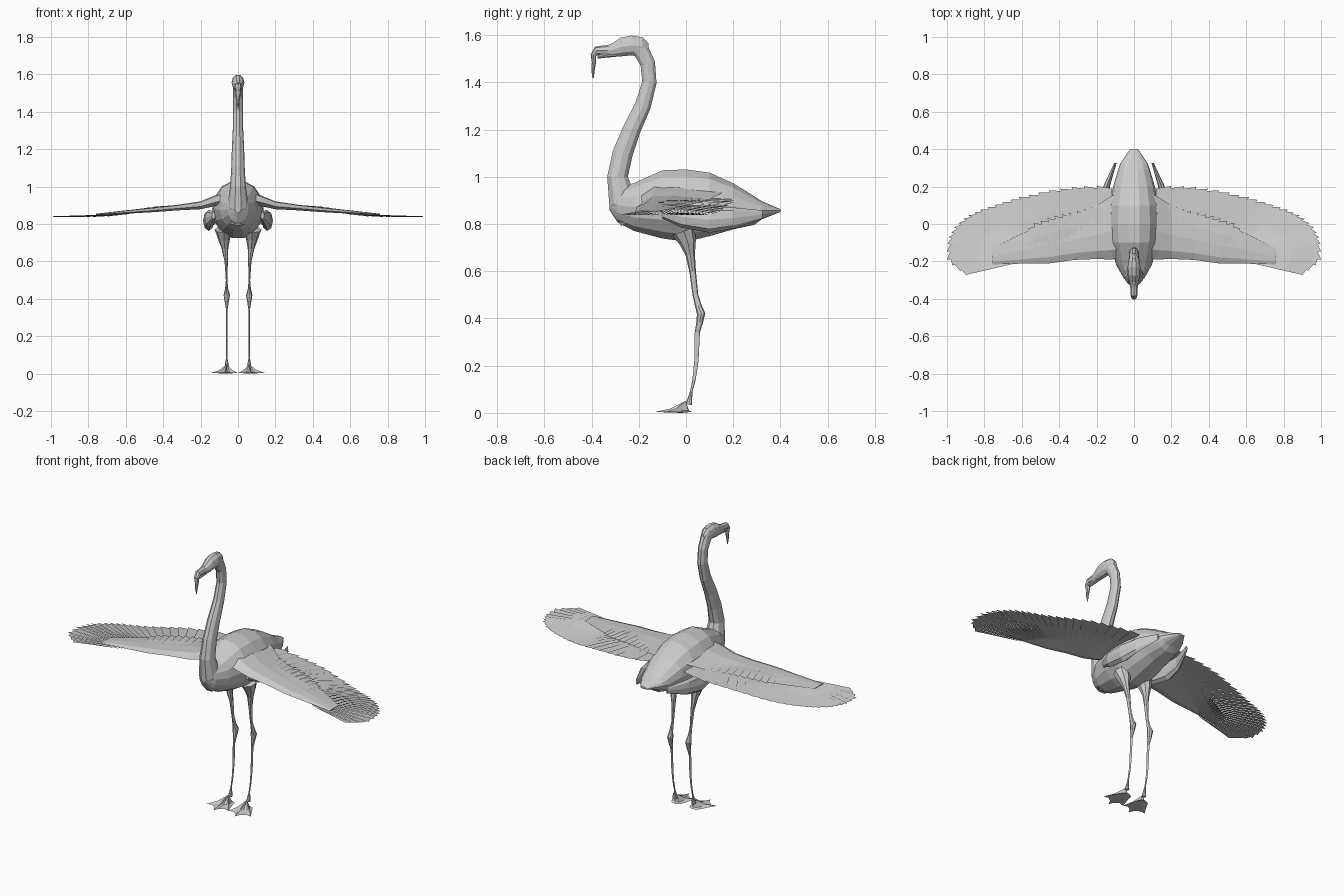
import bpy, bmesh, math
from mathutils import Vector


def make(name, verts, faces, mirror=False, closed=True):
    bm = bmesh.new()
    vs = [bm.verts.new(v) for v in verts]
    for f in faces:
        bm.faces.new([vs[i] for i in f])
    if closed:
        bmesh.ops.recalc_face_normals(bm, faces=bm.faces)
    me = bpy.data.meshes.new(name)
    bm.to_mesh(me)
    bm.free()
    ob = bpy.data.objects.new(name, me)
    bpy.context.collection.objects.link(ob)
    if mirror:
        ob.modifiers.new("mirror", 'MIRROR').use_mirror_merge = False
    return ob


def skin(name, rings, mirror=False):
    """Bridge equal-sized rings into a closed tube."""
    n = len(rings[0])
    verts = [v for r in rings for v in r]
    faces = [(k * n + i, k * n + (i + 1) % n, (k + 1) * n + (i + 1) % n, (k + 1) * n + i)
             for k in range(len(rings) - 1) for i in range(n)]
    faces += [tuple(range(n)), tuple(range(len(verts) - n, len(verts)))]
    return make(name, verts, faces, mirror)


def loft(name, secs, n=8, mirror=False, upright=False):
    """Elliptical sections (x, y, z, half width, half height) square to the path."""
    rings = []
    for k, (x, y, z, rx, rn) in enumerate(secs):
        a, b = secs[max(k - 1, 0)], secs[min(k + 1, len(secs) - 1)]
        t = Vector((0, 1, 0)) if upright else Vector((0, b[1] - a[1], b[2] - a[2])).normalized()
        nrm = Vector((0, -t.z, t.y))
        rings.append([Vector((x + rx * math.cos(q), y, z)) + nrm * rn * math.sin(q)
                      for q in (2 * math.pi * i / n for i in range(n))])
    return skin(name, rings, mirror)


def along(pts, t):
    """Point at fraction t of a polyline."""
    f = min(max(t, 0), 1) * (len(pts) - 1)
    i = min(int(f), len(pts) - 2)
    return Vector(pts[i]).lerp(Vector(pts[i + 1]), f - i)


# Body, from breast to tail
loft("body", [
    (0, -.325, .895, .018, .035), (0, -.29, .88, .055, .075), (0, -.22, .872, .095, .104),
    (0, -.1, .883, .13, .148), (0, 0, .878, .138, .157), (0, .1, .883, .132, .138),
    (0, .2, .875, .112, .1), (0, .29, .857, .085, .062), (0, .32, .858, .075, .04),
    (0, .4, .857, .022, .006)], 14, upright=True)

# Neck
loft("neck", [
    (0, -.22, .83, .06, .07), (0, -.27, .9, .056, .062), (0, -.29, 1.0, .042, .046),
    (0, -.268, 1.1, .036, .045), (0, -.23, 1.2, .033, .04), (0, -.183, 1.3, .028, .036),
    (0, -.155, 1.4, .026, .032), (0, -.162, 1.48, .026, .033), (0, -.19, 1.535, .028, .038),
    (0, -.23, 1.555, .03, .04)], 10)

# Head
loft("head", [
    (0, -.158, 1.54, .012, .025), (0, -.185, 1.552, .028, .041), (0, -.23, 1.556, .034, .044),
    (0, -.275, 1.55, .032, .042), (0, -.31, 1.538, .024, .03), (0, -.33, 1.535, .02, .024)],
    10, upright=True)

# Bill, bent down at the end
loft("upper_bill", [
    (0, -.29, 1.538, .022, .028), (0, -.34, 1.535, .02, .022), (0, -.378, 1.534, .018, .019),
    (0, -.392, 1.515, .016, .012), (0, -.39, 1.485, .012, .009), (0, -.394, 1.45, .007, .007),
    (0, -.393, 1.418, .002, .003)], 8)
loft("lower_bill", [
    (0, -.29, 1.523, .018, .014), (0, -.345, 1.515, .015, .011),
    (0, -.375, 1.507, .01, .007)], 8, upright=True)

# Legs: thigh, knee joint, thin shank
loft("leg", [
    (.075, -.01, .77, .05, .05), (.075, .008, .72, .032, .035), (.07, .018, .67, .018, .02),
    (.063, .028, .6, .009, .014), (.061, .04, .5, .004, .012), (.061, .052, .455, .008, .014),
    (.06, .064, .42, .017, .018), (.06, .058, .385, .011, .014), (.06, .048, .34, .004, .011),
    (.06, .044, .22, .003, .009), (.06, .034, .14, .003, .007), (.06, .022, .09, .003, .005),
    (.06, .012, .035, .012, .014)], 8, mirror=True)

# Webbed feet: ankle ridge with toes and scalloped web
rim = [(.03, .012), (.01, -.06), (0, -.095), (.03, -.085), (.058, -.105), (.07, -.132),
       (.085, -.1), (.115, -.08), (.145, -.085), (.115, -.035), (.088, .012), (.06, .026)]
fv = [(.06, -.002, .05)] + [(x, y, .004) for x, y in rim]
mid = [(.06 + (x - .06) * .5, y * .5, .018 if i in (2, 5, 8) else .01)
       for i, (x, y) in enumerate(rim)]
fv += mid + [(.06, -.02, 0)]
m = len(rim)
ff = []
for i in range(m):
    j = (i + 1) % m
    ff += [(0, 1 + m + i, 1 + m + j), (1 + m + i, 1 + i, 1 + j, 1 + m + j),
           (1 + 2 * m, 1 + j, 1 + i)]
make("foot", fv, ff, mirror=True)

# Loose feathers hanging along the flanks
loft("flank_feathers", [
    (.13, -.1, .845, .01, .02), (.15, -.02, .83, .028, .045), (.157, .1, .818, .03, .055),
    (.147, .2, .825, .018, .045), (.1, .325, .84, .006, .018)], 8, mirror=True, upright=True)

# Wing arm: tapering aerofoil (x, leading y, trailing y, z, thickness)
ribs = []
for x, y0, y1, z, th in [(.05, -.18, .17, .945, .07), (.12, -.19, .15, .925, .058),
                         (.2, -.187, .1, .9, .042), (.32, -.192, .05, .888, .03),
                         (.45, -.21, .01, .876, .025), (.6, -.212, -.05, .864, .018),
                         (.76, -.216, -.13, .852, .006)]:
    prof = [(0, -.15), (.15, .4), (.45, .5), (1, .1), (.5, -.2), (.15, -.5)]
    ribs.append([(x, y0 + (y1 - y0) * u, z + th * v) for u, v in prof])
skin("wing_arm", ribs, mirror=True)


def wing_z(x):
    return along([(0, 0, z) for z in (.93, .915, .905, .897, .892, .885, .874,
                                      .862, .853, .85, .85, .849, .849)], (x - .05) / .96).z - .01


def feather_row(name, roots, tips, count, lift, step):
    """Overlapping flat blades fanned between a root line and a tip line."""
    verts, faces = [], []
    for i in range(count):
        t0, t1 = i / count, (i + 1.15) / count
        r0, r1, e0, e1 = along(roots, t0), along(roots, t1), along(tips, t0), along(tips, t1)
        e0 = r0.lerp(e0, 1 - step)
        for s in (0, .6, 1):
            for a, b, d in ((r0, e0, -.002), (r1, e1, .002)):
                p = a.lerp(b, s)
                verts.append((p.x, p.y, wing_z(p.x) + lift + d + .004 * math.sin(s * math.pi)))
        k = 6 * i
        faces += [(k, k + 1, k + 3, k + 2), (k + 2, k + 3, k + 5, k + 4)]
    make(name, verts, faces, mirror=True, closed=False)


# Long flight feathers around the whole trailing edge and tip
feather_row("flight_feathers",
            [(.1, -.1), (.2, -.1), (.3, -.1), (.38, -.11), (.45, -.12), (.5, -.13),
             (.54, -.14), (.57, -.15), (.6, -.17), (.62, -.19), (.64, -.212)],
            [(.12, .205), (.3, .202), (.46, .18), (.6, .148), (.72, .112), (.82, .078),
             (.9, .04), (.965, -.02), (1.0, -.09), (1.0, -.2), (.9, -.272)], 26, 0, .05)

# Shorter covert feathers on top
feather_row("covert_feathers",
            [(.12, -.1), (.25, -.12), (.38, -.14), (.5, -.16), (.58, -.18)],
            [(.15, .11), (.28, .075), (.42, .045), (.55, .0), (.64, -.13)], 14, .012, .12)
